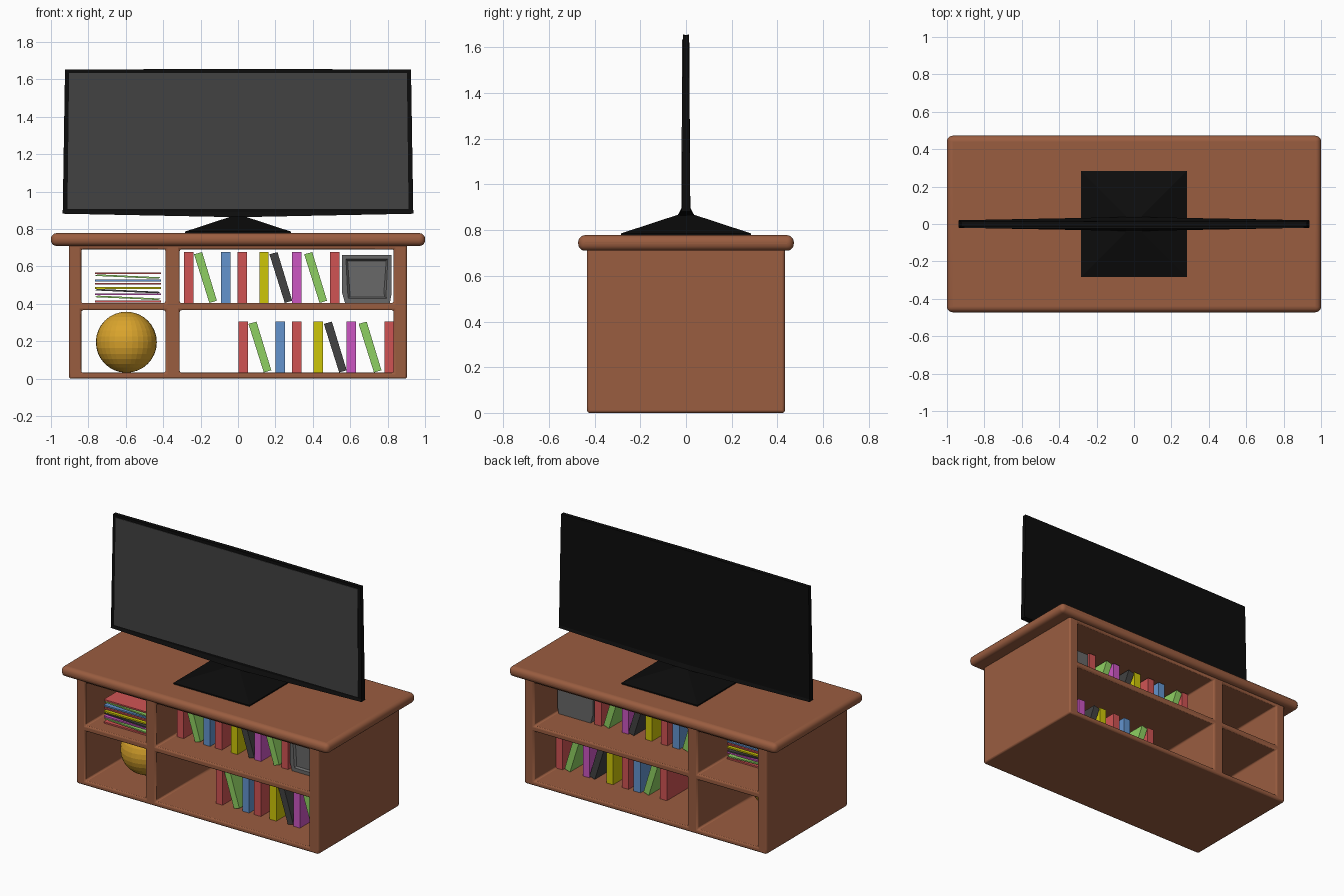
import bpy, bmesh, math

if "Cube" in bpy.data.objects:
    bpy.data.objects.remove(bpy.data.objects["Cube"])


def material(name, rgb):
    lin = [((c / 255 + 0.055) / 1.055) ** 2.4 if c > 10 else c / 255 / 12.92 for c in rgb]
    m = bpy.data.materials.new(name)
    m.diffuse_color = (*lin, 1)
    m.use_nodes = True
    m.node_tree.nodes["Principled BSDF"].inputs["Base Color"].default_value = m.diffuse_color
    return m


MAT = {n: material(n, c) for n, c in {
    "wood_brown": (154, 93, 64), "red": (208, 84, 84), "green": (143, 208, 98),
    "blue": (99, 148, 206), "yellow": (206, 198, 8), "dark_grey": (66, 66, 66),
    "purple": (204, 86, 194), "mid_grey": (104, 104, 104), "gold": (218, 164, 44),
    "black": (12, 12, 12)}.items()}


def finish(name, bm, mat, bevel=0, segments=3):
    bmesh.ops.recalc_face_normals(bm, faces=bm.faces)
    me = bpy.data.meshes.new(name)
    bm.to_mesh(me)
    bm.free()
    ob = bpy.data.objects.new(name, me)
    bpy.context.collection.objects.link(ob)
    me.materials.append(MAT[mat])
    if bevel:
        b = ob.modifiers.new("rounded_edges", "BEVEL")
        b.width, b.segments, b.limit_method = bevel, segments, "ANGLE"
        bpy.context.view_layer.objects.active = ob
        ob.select_set(True)
        bpy.ops.object.shade_smooth_by_angle(angle=math.radians(40))
        ob.select_set(False)
    return ob


def loft(name, rings, mat):
    """Skin a stack of equal-length point rings and cap both ends."""
    bm = bmesh.new()
    vs = [[bm.verts.new(p) for p in r] for r in rings]
    n = len(vs[0])
    for a, b in zip(vs, vs[1:]):
        for i in range(n):
            bm.faces.new((a[i], a[(i + 1) % n], b[(i + 1) % n], b[i]))
    bm.faces.new(vs[0])
    bm.faces.new(vs[-1])
    return finish(name, bm, mat)


def prism(name, pts, y0, y1, mat):
    return loft(name, [[(x, y, z) for x, z in pts] for y in (y0, y1)], mat)


# Cabinet frame: a grid of solid cells with four open compartments
xs = [-0.904, -0.838, -0.388, -0.312, 0.832, 0.904]
zs = [0, 0.032, 0.366, 0.404, 0.692, 0.735]
bm = bmesh.new()
grid = [[bm.verts.new((x, -0.433, z)) for z in zs] for x in xs]
for i in range(5):
    for j in range(5):
        if not (i in (1, 3) and j in (1, 3)):
            bm.faces.new((grid[i][j], grid[i + 1][j], grid[i + 1][j + 1], grid[i][j + 1]))
ext = bmesh.ops.extrude_face_region(bm, geom=bm.faces[:], use_keep_orig=True)
for g in ext["geom"]:
    if isinstance(g, bmesh.types.BMVert):
        g.co.y = 0.433
finish("cabinet_frame", bm, "wood_brown", 0.01, 2)

# Table top with rounded edge
bm = bmesh.new()
bmesh.ops.create_cube(bm, size=1)
for v in bm.verts:
    v.co = (v.co.x * 2, v.co.y * 0.944, 0.744 + v.co.z * 0.068)
finish("table_top", bm, "wood_brown", 0.03, 5)

# Books: offset along the row, leaning or not, colour
ROW = [(0, 0, "red"), (0.053, 1, "green"), (0.198, 0, "blue"), (0.286, 0, "red"),
       (0.402, 0, "yellow"), (0.456, 1, "dark_grey"), (0.578, 0, "purple"),
       (0.642, 1, "green"), (0.781, 0, "red")]
W, H = 0.05, 0.272


def book_outline(u, lean):
    if lean:
        return [(u + 0.082, 0), (u + 0.122, 0.012), (u + 0.043, H), (u, H - 0.012)]
    return [(u, 0), (u + W, 0), (u + W, H), (u, H)]


for row, x0, z0 in (("upper", -0.288, 0.405), ("lower", 0.003, 0.033)):
    for k, (u, lean, col) in enumerate(ROW):
        pts = [(x0 + a, z0 + b) for a, b in book_outline(u, lean)]
        prism(f"{row}_book_{k + 1}", pts, -0.24, 0.2, col)

# Magazine stack: the same row laid flat and squashed
for k, (u, lean, col) in enumerate(ROW):
    pts = [(-0.412 - b * 0.353 / H, 0.568 - a * 0.193) for a, b in book_outline(u, lean)]
    prism(f"magazine_{k + 1}", pts, -0.34, 0.15, col)

# Ball
bm = bmesh.new()
bmesh.ops.create_uvsphere(bm, u_segments=32, v_segments=16, radius=0.163)
bmesh.ops.translate(bm, verts=bm.verts, vec=(-0.597, -0.12, 0.195))
finish("ball", bm, "gold")

# Small box-shaped set with a stepped front
box = prism("small_box", [(0.572, 0.405), (0.812, 0.405), (0.822, 0.46), (0.822, 0.66),
                          (0.556, 0.66), (0.556, 0.46)], -0.24, 0.2, "mid_grey")
bm = bmesh.new()
bm.from_mesh(box.data)
front = min(bm.faces, key=lambda f: f.calc_center_median().y)
for thick, depth in ((0.03, 0), (0.012, -0.012), (0.025, 0)):
    bmesh.ops.inset_region(bm, faces=[front], thickness=thick, depth=depth)
bm.to_mesh(box.data)
bm.free()


# Television body: slim panel that thickens to a centre chin at the bottom
def tv_ring(w, z_end, z_mid, y_end, y_mid):
    half = [(-w, -y_end, z_end), (-0.04, -y_mid, z_mid), (0.04, -y_mid, z_mid), (w, -y_end, z_end)]
    return half + [(x, -y, z) for x, y, z in reversed(half)]


loft("television_body", [tv_ring(0.925, 1.652, 1.657, 0.013, 0.014),
                         tv_ring(0.937, 0.9, 0.89, 0.018, 0.019),
                         tv_ring(0.937, 0.882, 0.864, 0.02, 0.037)], "black")

# Screen plate, lying just proud of the sloping front
loft("screen", [[(-w, y, z), (w, y, z), (w, y + 0.004, z), (-w, y + 0.004, z)]
                for w, y, z in ((0.912, -0.0205, 0.908), (0.903, -0.0165, 1.635))], "dark_grey")

# Stand: low pyramid foot
loft("television_stand", [[(-s, -s, z), (s, -s, z), (s, s, z), (-s, s, z)]
                          for s, z in ((0.284, 0.776), (0.284, 0.786), (0.04, 0.866))], "black")
